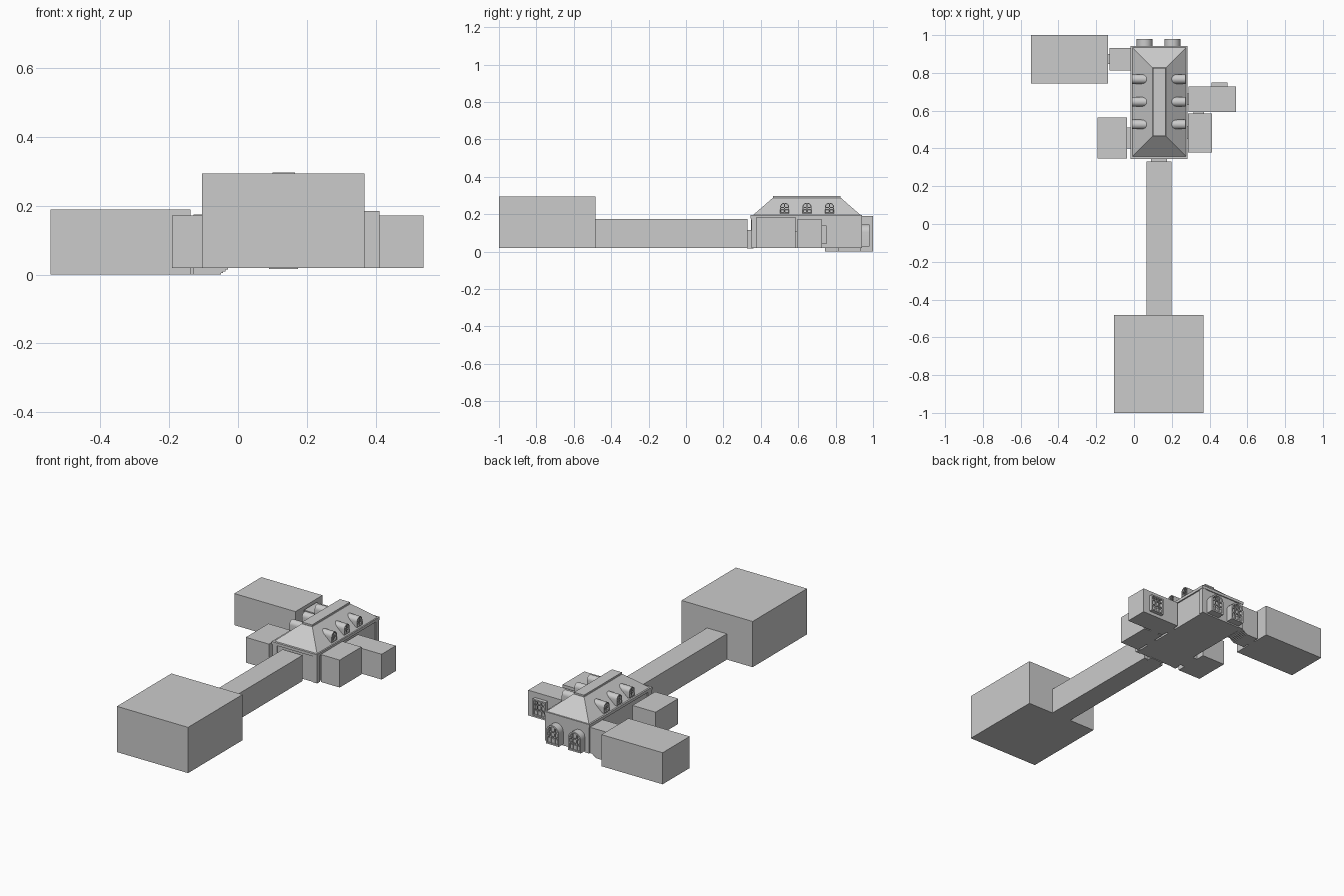
import bpy, bmesh, math
from mathutils import Matrix

if "Cube" in bpy.data.objects:
    bpy.data.objects.remove(bpy.data.objects["Cube"])


def finish(name, bm, mat=None, smooth=False):
    bmesh.ops.recalc_face_normals(bm, faces=bm.faces)
    if mat:
        bm.transform(mat)
    me = bpy.data.meshes.new(name)
    bm.to_mesh(me)
    bm.free()
    ob = bpy.data.objects.new(name, me)
    bpy.context.collection.objects.link(ob)
    if smooth:
        bpy.ops.object.select_all(action='DESELECT')
        ob.select_set(True)
        bpy.context.view_layer.objects.active = ob
        bpy.ops.object.shade_smooth_by_angle(angle=math.radians(35))
    return ob


def add_box(bm, x0, x1, y0, y1, z0, z1, inset=0.0):
    """Box whose top may be inset to form a hipped frustum."""
    lo = [(x0, y0), (x1, y0), (x1, y1), (x0, y1)]
    i = inset
    hi = [(x0 + i, y0 + i), (x1 - i, y0 + i), (x1 - i, y1 - i), (x0 + i, y1 - i)]
    a = [bm.verts.new((x, y, z0)) for x, y in lo]
    b = [bm.verts.new((x, y, z1)) for x, y in hi]
    bm.faces.new(a[::-1])
    bm.faces.new(b)
    for k in range(4):
        n = (k + 1) % 4
        bm.faces.new((a[k], a[n], b[n], b[k]))


def box(name, *dims, inset=0.0):
    bm = bmesh.new()
    add_box(bm, *dims, inset=inset)
    return finish(name, bm)


def outline(w, h, z0, arched):
    """Window outline in local x/z, round-headed or square."""
    if not arched:
        return [(-w, z0), (-w, h), (w, h), (w, z0)]
    arc = [(-w * math.cos(math.pi * k / 12), h - w + w * math.sin(math.pi * k / 12))
           for k in range(13)]
    return [(-w, z0)] + arc + [(w, z0)]


def window(name, loc, turn, w, h, depth, t, arched=True, bench=False):
    """Projecting window bay; local +y is outward, loc is the base at the wall."""
    mat = Matrix.Translation(loc) @ Matrix.Rotation(turn, 4, 'Z')
    out, inn = outline(w, h, 0, arched), outline(w - t, h - t, t, arched)
    bm = bmesh.new()
    rings = [[bm.verts.new((x, y, z)) for x, z in prof]
             for prof, y in ((out, 0), (out, depth), (inn, depth), (inn, 0))]
    n = len(out)
    for r in range(4):
        p, q = rings[r], rings[(r + 1) % 4]
        for k in range(n):
            m = (k + 1) % n
            bm.faces.new((p[k], p[m], q[m], q[k]))
    finish(name + "_surround", bm, mat, smooth=True)
    # recessed pane
    back = max(depth - 0.03, 0.004)
    bm = bmesh.new()
    bm.faces.new([bm.verts.new((x, back, z)) for x, z in inn])
    finish(name + "_pane", bm, mat)
    # glazing bars
    b = t * 0.35
    y0, y1 = depth - 0.007, depth - 0.002
    bm = bmesh.new()
    for s in ((-1, 1) if bench else (0,)):
        x = s * w * 0.3
        add_box(bm, x - b, x + b, y0, y1, t, h - t * 1.3)
    for z in (h * 0.4, h - w if arched else h * 0.7):
        add_box(bm, -w + t, w - t, y0, y1, z - b, z + b)
    finish(name + "_bars", bm, mat)
    if bench:
        box_bm = bmesh.new()
        add_box(box_bm, -w + t, w - t, back, depth - 0.008, t, h * 0.3)
        finish(name + "_seat", box_bm, mat)


F = 0.02  # main floor level

# Plain rooms and passages
for name, dims in {
    "front_hall": (-0.105, 0.368, -1.0, -0.483, F, 0.295),
    "long_corridor": (0.066, 0.198, -0.483, 0.33, F, 0.175),
    "back_left_room": (-0.545, -0.138, 0.743, 1.0, 0.0, 0.19),
    "front_left_room": (-0.192, -0.038, 0.348, 0.563, F, 0.172),
    "front_right_room": (0.286, 0.412, 0.378, 0.585, F, 0.185),
    "back_right_room": (0.288, 0.54, 0.593, 0.728, F, 0.172),
}.items():
    box(name, *dims)

# Thin doorways joining the rooms
for name, dims in {
    "corridor_doorway": (0.09, 0.175, 0.325, 0.36, 0.016, 0.115),
    "left_doorway": (-0.042, -0.005, 0.4, 0.51, F, 0.135),
    "back_left_doorway": (-0.142, -0.125, 0.848, 0.9, 0.0, 0.11),
    "right_rooms_doorway": (0.315, 0.37, 0.58, 0.6, F, 0.11),
    "right_doorway": (0.27, 0.29, 0.45, 0.52, F, 0.11),
    "back_right_link": (0.27, 0.29, 0.63, 0.69, F, 0.11),
}.items():
    box(name, *dims)

# Stepped passage down to the back left room
steps = [(-0.13, 0.175), (-0.13, 0.0), (-0.05, 0.0)]
for k in range(1, 5):
    x, z = -0.05 + (k - 1) * 0.007, k * 0.005
    steps += [(x, z), (x + 0.007, z)]
steps += [(-0.01, F), (-0.01, 0.175)]
bm = bmesh.new()
face = bm.faces.new([bm.verts.new((x, 0.812, z)) for x, z in steps])
res = bmesh.ops.extrude_face_region(bm, geom=[face])
bmesh.ops.translate(bm, vec=(0, 0.12, 0),
                    verts=[v for v in res["geom"] if isinstance(v, bmesh.types.BMVert)])
finish("stepped_passage", bm)

# Main hall walls, corner piers and cornice
X0, X1, Y0, Y1 = -0.014, 0.281, 0.35, 0.94
box("hall_walls", X0 + 0.006, X1 - 0.006, Y0 + 0.004, Y1 - 0.004, F, 0.185)
bm = bmesh.new()
for x in (X0, X1 - 0.03):
    for y in (Y0, Y1 - 0.03):
        add_box(bm, x, x + 0.03, y, y + 0.03, F, 0.182)
finish("corner_piers", bm)
box("cornice", X0 - 0.004, X1 + 0.002, Y0 - 0.005, Y1 + 0.002, 0.178, 0.195)

# Hipped roof with a flat raised ridge
box("hipped_roof", X0 + 0.006, X1 - 0.006, Y0 + 0.008, Y1 - 0.006, 0.195, 0.287, inset=0.106)
box("roof_ridge", 0.1, 0.166, 0.466, 0.826, 0.282, 0.297)

# Barrel dormers along both roof slopes
for side, x, turn in (("left", 0.066, math.pi / 2), ("right", 0.196, -math.pi / 2)):
    for k, y in enumerate((0.527, 0.647, 0.767)):
        window(f"{side}_dormer_{k + 1}", (x, y, 0.203), turn, 0.025, 0.058, 0.076, 0.005)

# Tall arched bays in the rear wall
for side, x in (("left", 0.056), ("right", 0.203)):
    window(f"rear_{side}_bay", (x, 0.934, 0.028), 0, 0.042, 0.117, 0.046, 0.009, bench=True)

# Square bay on the back right room
window("room_bay", (0.453, 0.725, 0.04), 0, 0.043, 0.1, 0.025, 0.008, arched=False, bench=True)
